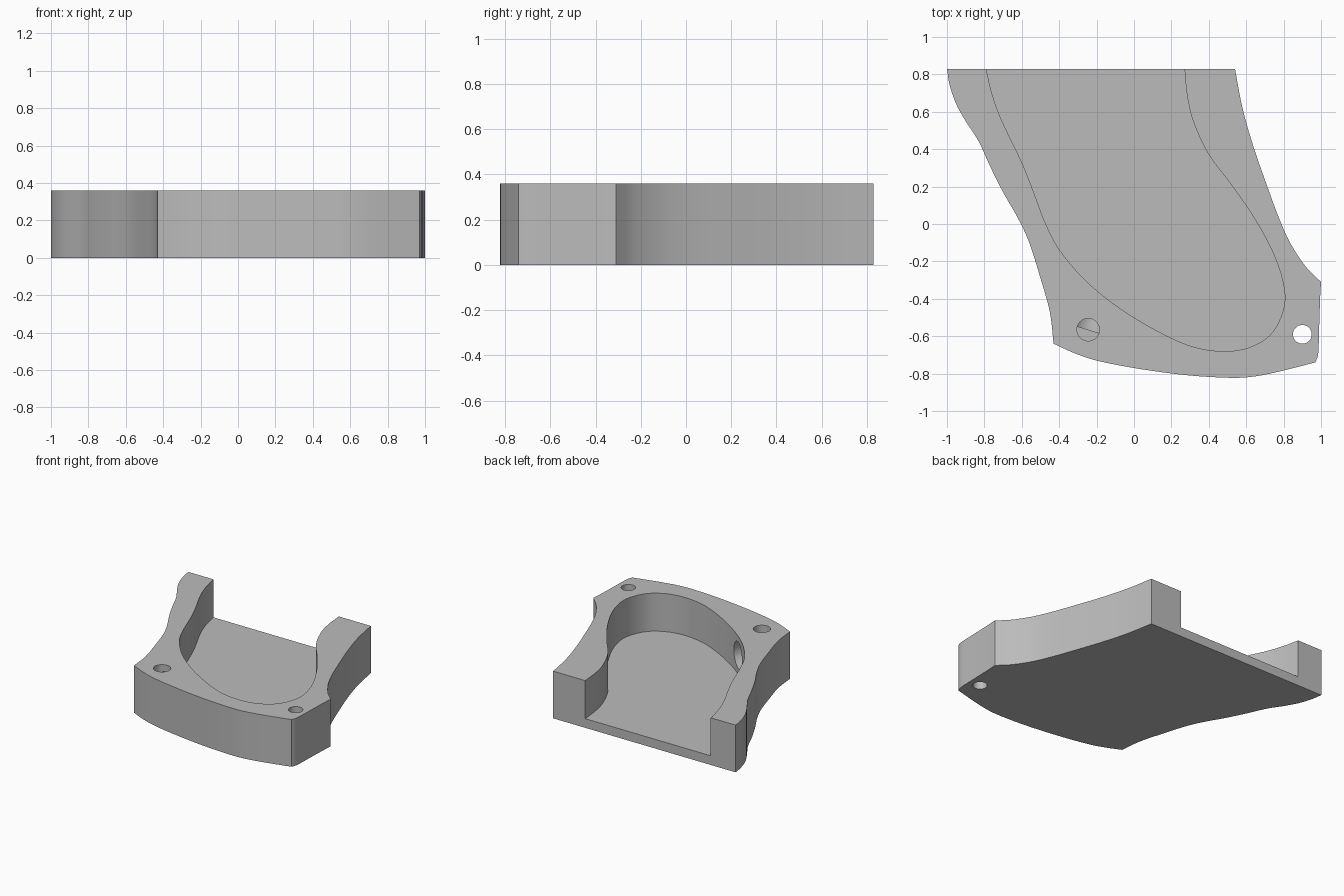
import bpy
import bmesh
import math
from mathutils import Vector

if "Cube" in bpy.data.objects:
    bpy.data.objects.remove(bpy.data.objects["Cube"], do_unlink=True)

HEIGHT = 0.36
FLOOR = 0.07
STEPS = 5

grey = bpy.data.materials.new("plain grey")
grey.use_nodes = True
colour = (0.5, 0.5, 0.5, 1)
grey.diffuse_color = colour
grey.node_tree.nodes["Principled BSDF"].inputs["Base Color"].default_value = colour


def smooth_path(points):
    """Curve through the points, with free ends."""
    pts = [Vector(p) for p in points]
    pts = [2 * pts[0] - pts[1]] + pts + [2 * pts[-1] - pts[-2]]
    path = []
    for a, b, c, d in zip(pts, pts[1:], pts[2:], pts[3:]):
        for step in range(STEPS):
            t = step / STEPS
            path.append(b + t * (c - a) / 2
                        + t * t * (a - 2.5 * b + 2 * c - d / 2)
                        + t ** 3 * (1.5 * (b - c) + (d - a) / 2))
    return path + [pts[-2]]


def prism(name, outline, bottom, top):
    """Upright solid with the given counter-clockwise outline."""
    bm = bmesh.new()
    face = bm.faces.new([bm.verts.new((p.x, p.y, bottom)) for p in outline])
    result = bmesh.ops.extrude_face_region(bm, geom=[face])
    verts = [g for g in result["geom"] if isinstance(g, bmesh.types.BMVert)]
    bmesh.ops.translate(bm, verts=verts, vec=(0, 0, top - bottom))
    bmesh.ops.recalc_face_normals(bm, faces=bm.faces)
    mesh = bpy.data.meshes.new(name)
    bm.to_mesh(mesh)
    bm.free()
    mesh.materials.append(grey)
    obj = bpy.data.objects.new(name, mesh)
    bpy.context.collection.objects.link(obj)
    return obj


def rod(name, start, end, radius):
    """Cylinder between two points."""
    start, end = Vector(start), Vector(end)
    axis = end - start
    bpy.ops.mesh.primitive_cylinder_add(vertices=48, radius=radius, depth=axis.length,
                                        location=(start + end) / 2)
    obj = bpy.context.object
    obj.name = name
    obj.rotation_euler = axis.to_track_quat("Z", "Y").to_euler()
    obj.data.materials.append(grey)
    return obj


def cut(target, cutter):
    cutter.hide_render = True
    bpy.context.view_layer.update()
    mod = target.modifiers.new("cut", "BOOLEAN")
    mod.operation = "DIFFERENCE"
    mod.solver = "EXACT"
    mod.object = cutter
    bpy.ops.object.select_all(action="DESELECT")
    bpy.context.view_layer.objects.active = target
    target.select_set(True)
    bpy.ops.object.modifier_apply(modifier=mod.name)
    bpy.data.objects.remove(cutter, do_unlink=True)


# Outer sides, meeting at sharp corners
right_side = [(-1, .83), (-.985, .74), (-.95, .64), (-.9, .55), (-.83, .44), (-.77, .31),
              (-.7, .17), (-.62, .03), (-.56, -.1), (-.5, -.29), (-.45, -.47), (-.43, -.64)]
front_side = [(-.43, -.64), (-.32, -.69), (-.2, -.73), (0, -.77), (.25, -.805),
              (.45, -.82), (.6, -.82), (.75, -.795), (.97, -.74)]
left_end = [(.97, -.74), (.985, -.69), (.99, -.55), (.995, -.4), (1, -.31)]
left_side = [(1, -.31), (.92, -.23), (.84, -.11), (.78, .02), (.72, .18),
             (.64, .41), (.58, .62), (.54, .83)]
outline = []
for side in (right_side, front_side, left_end):
    outline += smooth_path(side)[:-1]
outline += smooth_path(left_side)
bracket = prism("curved_tray", outline, 0, HEIGHT)

# Open-backed pocket
pocket = smooth_path([(-.79, .83), (-.76, .7), (-.71, .56), (-.6, .33), (-.54, .18),
                      (-.48, .02), (-.41, -.12), (-.3, -.26), (-.17, -.38), (0, -.5),
                      (.2, -.61), (.35, -.665), (.5, -.68), (.63, -.655), (.74, -.58),
                      (.8, -.45), (.8, -.33), (.75, -.17), (.65, .02), (.52, .21),
                      (.4, .37), (.32, .54), (.285, .68), (.27, .83)])
pocket += [Vector((.27, 1)), Vector((-.79, 1))]
cut(bracket, prism("pocket_cutter", pocket, FLOOR, 1))

# Through hole, and a blind hole joined to the pocket by a side bore
middle = (FLOOR + HEIGHT) / 2
cut(bracket, rod("through_hole_cutter", (.9, -.59, -.1), (.9, -.59, 1), .05))
cut(bracket, rod("side_bore_cutter", (-.245, -.565, middle), (-.14, -.22, middle), .1))
cut(bracket, rod("blind_hole_cutter", (-.245, -.565, middle), (-.245, -.565, 1), .06))

bpy.ops.object.shade_smooth_by_angle(angle=math.radians(25))
